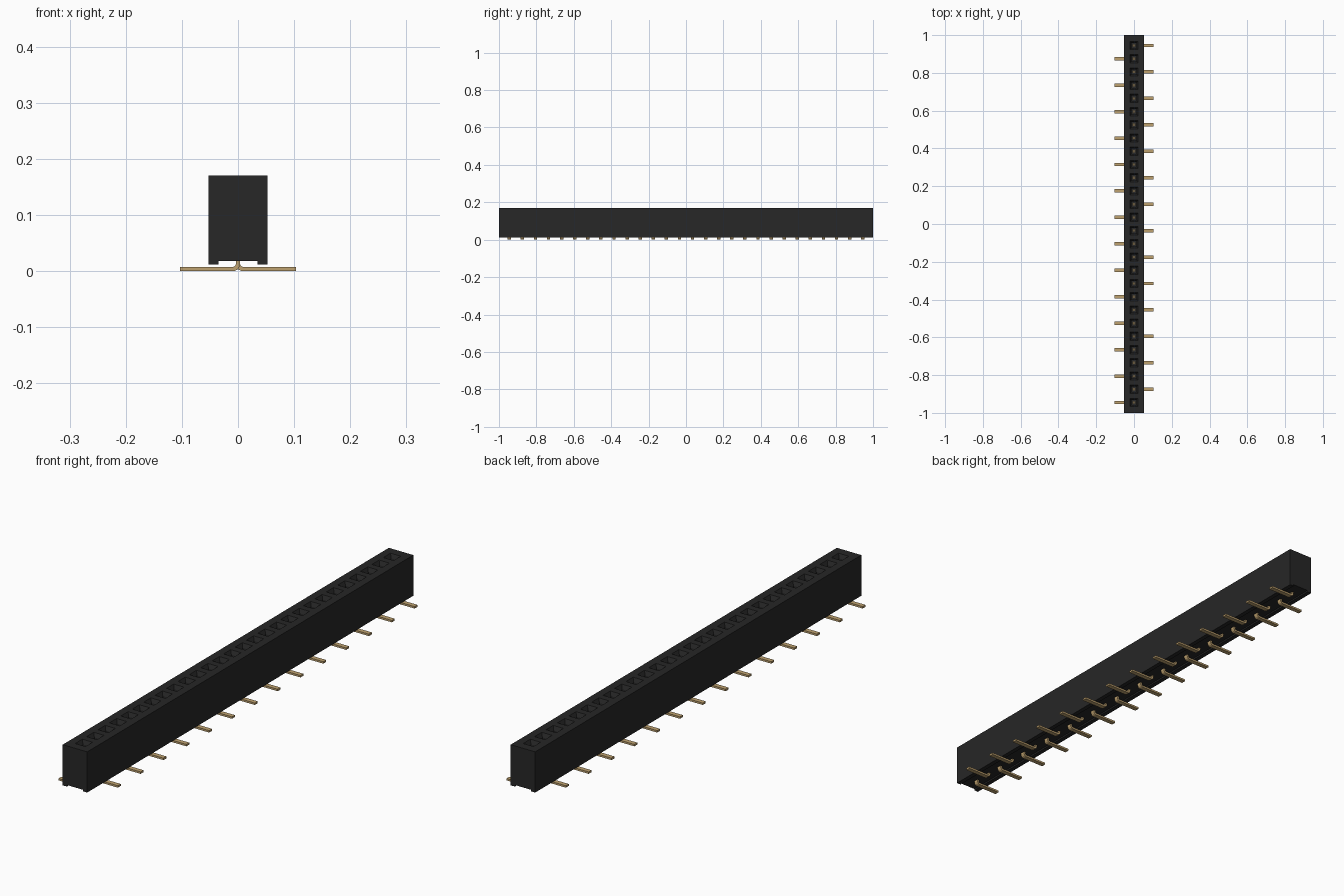
import bpy, bmesh
from mathutils import Vector

if "Cube" in bpy.data.objects:
    bpy.data.objects.remove(bpy.data.objects["Cube"], do_unlink=True)

PINS, PITCH = 28, 0.07
ROWS = [(PINS / 2 - 0.5 - i) * PITCH for i in range(PINS)]


def material(name, rgb):
    mat = bpy.data.materials.new(name)
    mat.use_nodes = True
    mat.diffuse_color = (*rgb, 1)
    mat.node_tree.nodes["Principled BSDF"].inputs["Base Color"].default_value = (*rgb, 1)
    return mat


def finish(name, bm, mat):
    bmesh.ops.recalc_face_normals(bm, faces=bm.faces)
    mesh = bpy.data.meshes.new(name)
    bm.to_mesh(mesh)
    bm.free()
    obj = bpy.data.objects.new(name, mesh)
    bpy.context.collection.objects.link(obj)
    mesh.materials.append(mat)
    return obj


def prism(bm, profile, y0, y1):
    """Extrude an x-z outline from y0 to y1."""
    a = [bm.verts.new((x, y0, z)) for x, z in profile]
    b = [bm.verts.new((x, y1, z)) for x, z in profile]
    bm.faces.new(a)
    bm.faces.new(b[::-1])
    for i in range(len(a)):
        j = (i + 1) % len(a)
        bm.faces.new((a[j], a[i], b[i], b[j]))


def strip(bm, path, thick, y, width):
    """Bent metal strip following an x-z centre line."""
    pts = [Vector(p) for p in path]
    left, right = [], []
    for i, p in enumerate(pts):
        d0 = (p - pts[i - 1]).normalized() if i else (pts[1] - p).normalized()
        d1 = (pts[i + 1] - p).normalized() if i + 1 < len(pts) else d0
        t = (d0 + d1).normalized()
        n = Vector((-t.y, t.x)) * (thick / 2 / t.dot(d0))
        left.append(p + n)
        right.append(p - n)
    prism(bm, left + right[::-1], y - width / 2, y + width / 2)


black = material("black plastic", (0.02, 0.02, 0.02))
gold = material("gold metal", (0.52, 0.36, 0.16))

# Housing with a channel along its underside
bm = bmesh.new()
prism(bm, [(-0.0525, 0.012), (-0.035, 0.012), (-0.035, 0.018), (0.035, 0.018),
           (0.035, 0.012), (0.0525, 0.012), (0.0525, 0.17), (-0.0525, 0.17)], -1, 1)
housing = finish("housing", bm, black)

# Funnel shaped sockets cut into the housing
bm = bmesh.new()
SOCKET = [(0.027, 0.175), (0.022, 0.17), (0.014, 0.155), (0.014, 0.03)]
for y in ROWS:
    rings = [[bm.verts.new((sx * h, y + sy * h, z))
              for sx, sy in ((-1, -1), (1, -1), (1, 1), (-1, 1))] for h, z in SOCKET]
    bm.faces.new(rings[0])
    bm.faces.new(rings[-1])
    for r0, r1 in zip(rings, rings[1:]):
        for k in range(4):
            m = (k + 1) % 4
            bm.faces.new((r0[k], r0[m], r1[m], r1[k]))
cutter = finish("socket_cutter", bm, black)
cutter.hide_render = True
cut = housing.modifiers.new("sockets", "BOOLEAN")
cut.operation, cut.solver, cut.object = "DIFFERENCE", "EXACT", cutter
bpy.context.view_layer.objects.active = housing
housing.select_set(True)
bpy.ops.object.modifier_apply(modifier=cut.name)
bpy.data.objects.remove(cutter, do_unlink=True)

# Contacts: feet alternate sides, stem rises into a two-leaf spring
bm = bmesh.new()
for i, y in enumerate(ROWS):
    s = 1 if i % 2 == 0 else -1
    strip(bm, [(s * 0.103, 0.004), (s * 0.007, 0.004), (s * 0.003, 0.006),
               (0, 0.011), (0, 0.06)], 0.0075, y, 0.018)
    for side in (-1, 1):
        strip(bm, [(side * 0.003, 0.055), (side * 0.007, 0.07), (side * 0.004, 0.12),
                   (side * 0.007, 0.135)], 0.003, y, 0.012)
finish("contacts", bm, gold)
